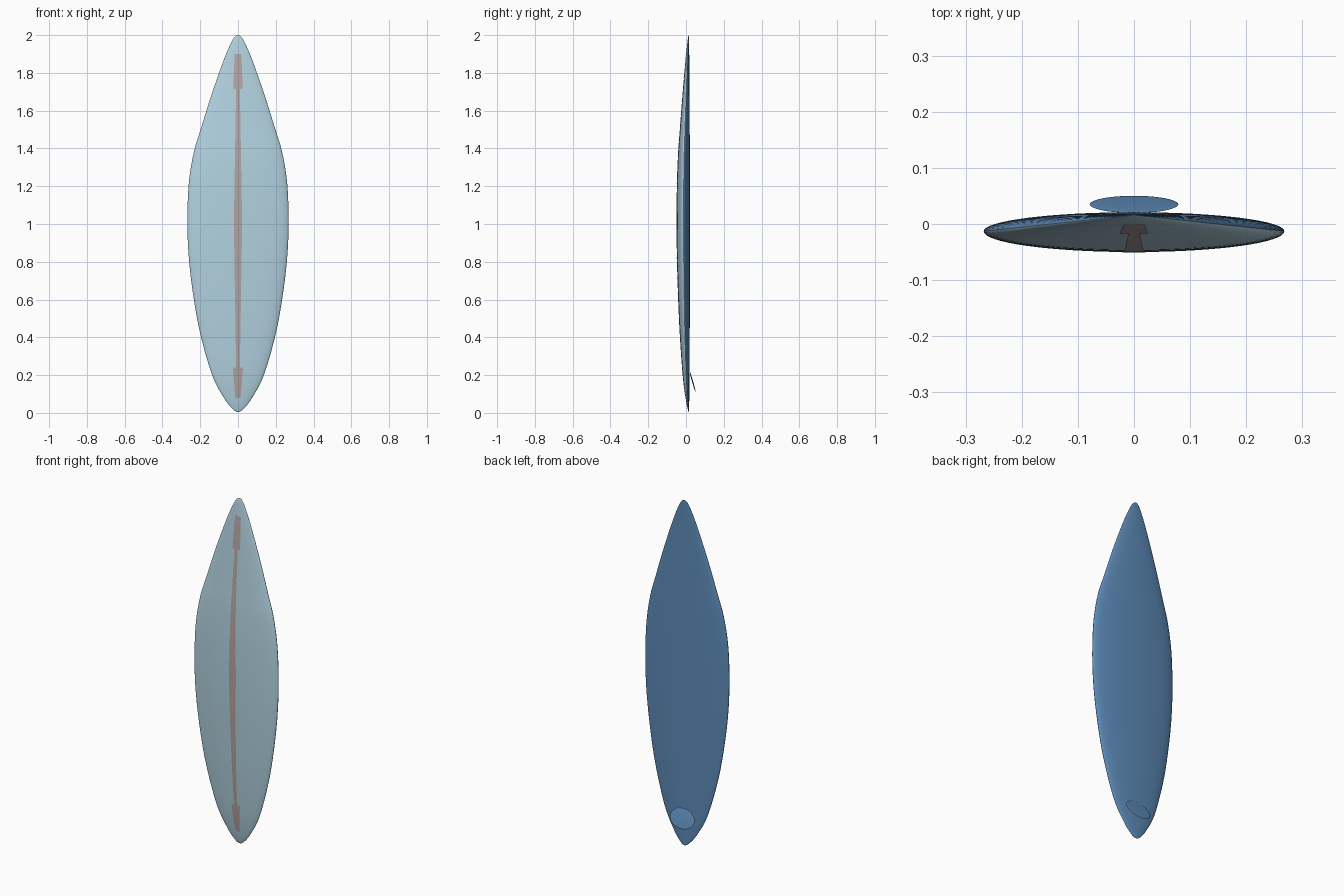
import bpy, bmesh, math
from mathutils import Matrix, Vector

if "Cube" in bpy.data.objects:
    bpy.data.objects.remove(bpy.data.objects["Cube"])


def material(name, color):
    m = bpy.data.materials.new(name)
    m.diffuse_color = (*color, 1)
    m.use_nodes = True
    m.node_tree.nodes["Principled BSDF"].inputs["Base Color"].default_value = m.diffuse_color
    return m


def make_object(name, bm, mat, angle=40):
    bmesh.ops.remove_doubles(bm, verts=bm.verts, dist=1e-6)
    me = bpy.data.meshes.new(name)
    bm.to_mesh(me)
    bm.free()
    ob = bpy.data.objects.new(name, me)
    bpy.context.collection.objects.link(ob)
    me.materials.append(mat)
    bpy.context.view_layer.objects.active = ob
    ob.select_set(True)
    bpy.ops.object.shade_smooth_by_angle(angle=math.radians(angle))
    ob.select_set(False)
    return ob


def grid(bm, rows):
    vs = [[bm.verts.new(p) for p in r] for r in rows]
    for a, b in zip(vs, vs[1:]):
        for i in range(len(a) - 1):
            bm.faces.new((a[i], a[i + 1], b[i + 1], b[i]))


# Board outline: (half width, height), smoothed with a Catmull-Rom spline
PTS = [Vector(p) for p in [
    (-.03, .022), (0, .005), (.03, .022), (.075, .08), (.137, .2), (.2, .42), (.238, .63),
    (.261, .83), (.268, 1.02), (.26, 1.22), (.234, 1.38), (.198, 1.50),
    (.145, 1.67), (.086, 1.84), (.048, 1.935), (.022, 1.985), (0, 2), (-.022, 1.985)]]
STEPS = 5
outline = []
for a, b, c, d in zip(PTS, PTS[1:], PTS[2:], PTS[3:]):
    for k in range(STEPS):
        t = k / STEPS
        outline.append(.5 * (2 * b + (c - a) * t + (2 * a - 5 * b + 4 * c - d) * t * t
                             + (3 * b - a - 3 * c + d) * t ** 3))
outline.append(PTS[-2])

WMAX = .268
TIP_Y = .016


def half_width(z):
    for a, b in zip(outline, outline[1:]):
        if a.y <= z <= b.y:
            return a.x + (b.x - a.x) * (z - a.y) / max(b.y - a.y, 1e-9)
    return 0


def surface(x, w, bulge):
    # rail line recedes with width, bulge is an elliptical crown
    rail = TIP_Y - .029 * w / WMAX
    u = min(abs(x) / w, 1) if w > 1e-6 else 1
    return rail + bulge * w / WMAX * math.sqrt(1 - u * u)


def shell(name, bulge, mat):
    bm = bmesh.new()
    n = 32
    rows = []
    for w, z in outline:
        w = max(w, 0)
        xs = [-w * math.cos(math.pi * i / n) for i in range(n + 1)]
        if bulge > 0:
            xs.reverse()
        rows.append([(x, surface(x, w, bulge), z) for x in xs])
    grid(bm, rows)
    return make_object(name, bm, mat, 60)


blue = material("hull_blue", (.11, .26, .48))
pale = material("deck_pale_blue", (.45, .65, .75))
peach = material("stripe_peach", (.45, .38, .37))

# Front deck and rear hull halves meeting at the rail
shell("deck_front", -.037, pale)
shell("hull_back", .034, blue)

# Centre stripe with arrowhead ends, lying just proud of the deck
bm = bmesh.new()
for z0, h0, z1, h1 in [(.08, .014, .24, .027), (.24, .010, 1.0, .022),
                       (1.0, .022, 1.715, .010), (1.715, .025, 1.9, .018)]:
    n = 12
    rows = []
    for i in range(n + 1):
        t = i / n
        z, h = z0 + (z1 - z0) * t, h0 + (h1 - h0) * t
        w = half_width(z)
        rows.append([(h * s, surface(h * s, w, -.037) - .001, z) for s in (-1, -.5, 0, .5, 1)])
    grid(bm, rows)
make_object("deck_stripe", bm, peach)

# Tilted oval fin on the back near the tail
bm = bmesh.new()
top, low = Vector((0, .020, .218)), Vector((0, .050, .113))
d = top - low
tilt = math.atan2(-d.y, d.z)
bmesh.ops.create_uvsphere(bm, u_segments=48, v_segments=16, radius=1)
bmesh.ops.transform(bm, verts=bm.verts, matrix=(
    Matrix.Translation((top + low) / 2) @ Matrix.Rotation(tilt, 4, 'X')
    @ Matrix.Diagonal((.079, .003, d.length / 2, 1)) @ Matrix.Rotation(math.pi / 2, 4, 'X')))
make_object("fin", bm, blue)
